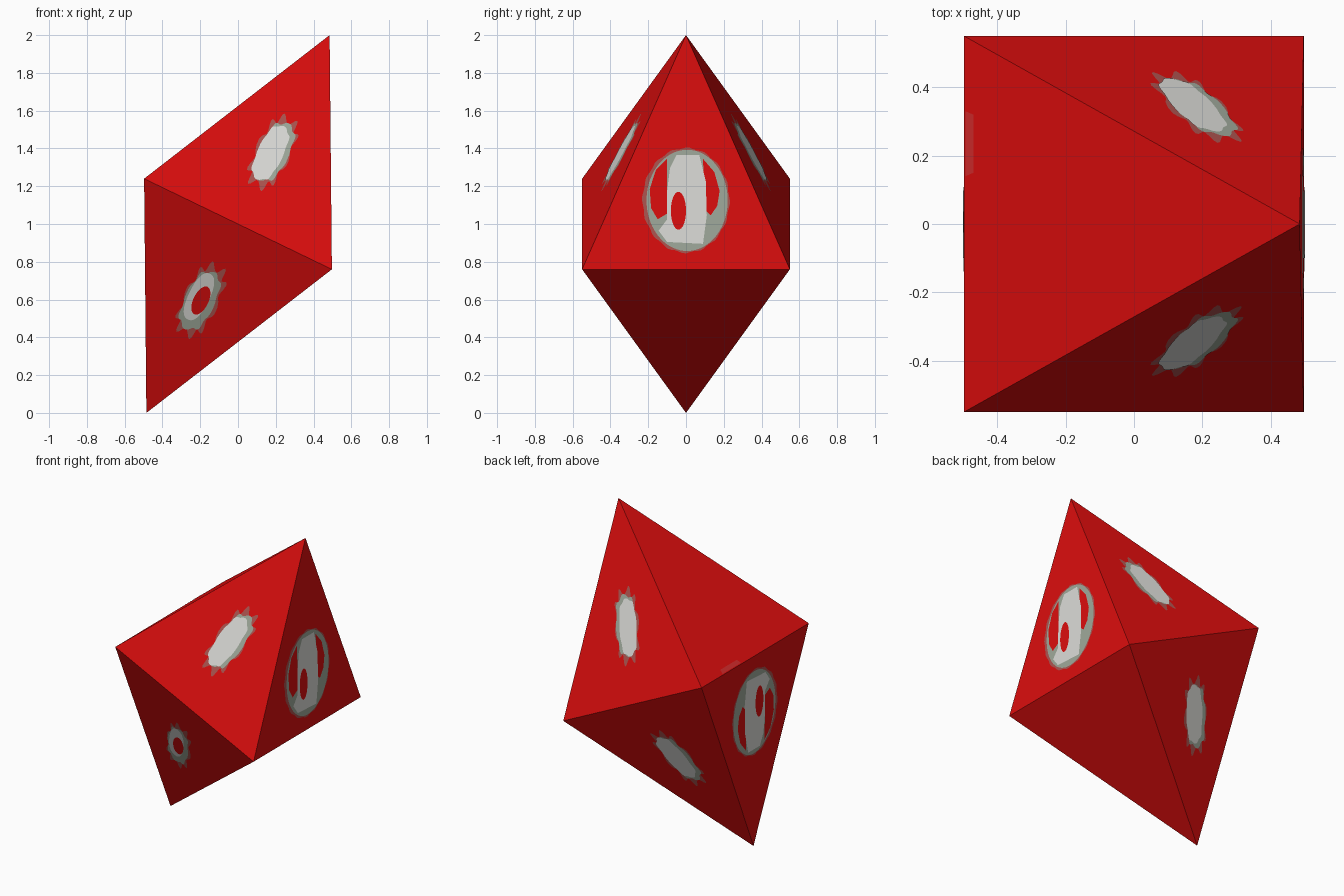
import bpy, math
from mathutils import Vector

if "Cube" in bpy.data.objects:
    bpy.data.objects.remove(bpy.data.objects["Cube"])


def material(name, rgb):
    m = bpy.data.materials.new(name)
    m.use_nodes = True
    col = (*rgb, 1)
    m.diffuse_color = col
    m.node_tree.nodes["Principled BSDF"].inputs["Base Color"].default_value = col
    return m


RED = material("red", (0.72, 0.004, 0.004))
WHITE = material("off_white", (0.72, 0.72, 0.69))
SAGE = material("grey_green", (0.35, 0.40, 0.33))
DUSTY = material("dusty_rose", (0.42, 0.09, 0.08))
PALE = material("pale_red", (0.65, 0.025, 0.025))


def add_mesh(name, verts, faces, mat):
    me = bpy.data.meshes.new(name)
    me.from_pydata(verts, [], faces)
    me.materials.append(mat)
    ob = bpy.data.objects.new(name, me)
    bpy.context.collection.objects.link(ob)
    return ob


# Leaning eight-sided body
TOP, BOTTOM = Vector((0.485, 0, 2)), Vector((-0.485, 0, 0))
PF, PB = Vector((-0.497, -0.55, 1.24)), Vector((-0.497, 0.55, 1.24))
QF, QB = Vector((0.497, -0.55, 0.76)), Vector((0.497, 0.55, 0.76))
CENTRE = Vector((0, 0, 1))
add_mesh("body", [TOP, BOTTOM, PF, PB, QF, QB],
         [(0, 2, 4), (0, 4, 5), (0, 5, 3), (0, 3, 2),
          (1, 4, 2), (1, 5, 4), (1, 3, 5), (1, 2, 3)], RED)


class Side:
    """Flat frame on one body face: u along the base, v toward the tip."""

    def __init__(self, name, a, b, tip):
        self.name = name
        self.o = (a + b) / 2
        self.u = (b - a).normalized()
        self.v = (tip - self.o).normalized()
        self.n = self.u.cross(self.v)
        self.flip = self.n.dot(self.o - CENTRE) < 0
        if self.flip:
            self.n.negate()

    def plate(self, part, pts, mat, layer):
        if self.flip:
            pts = pts[::-1]
        verts = [self.o + self.u * x + self.v * y + self.n * 0.0012 * layer for x, y in pts]
        add_mesh(f"{self.name}_{part}", verts, [tuple(range(len(verts)))], mat)


def oval(cx, cy, rx, ry, power=1.0, teeth=0, depth=0.0, n=72):
    """Rounded outline, squarer with low power, optionally toothed."""
    pts = []
    for i in range(n):
        t = 2 * math.pi * i / n
        c, s = math.cos(t), math.sin(t)
        k = 1 + depth * math.cos(teeth * t + 0.6)
        pts.append((cx + k * rx * math.copysign(abs(c) ** power, c),
                    cy + k * ry * math.copysign(abs(s) ** power, s)))
    return pts


def burst(side, mid, holed):
    """Tall ragged splash mark."""
    side.plate("fringe", oval(0, mid, 0.086, 0.215, 0.75, 10, 0.13), DUSTY, 1)
    side.plate("shade", oval(0.005, mid + 0.005, 0.077, 0.18, 0.75, 8, 0.06), SAGE, 2)
    if holed:
        side.plate("core", oval(0.018, mid - 0.015, 0.055, 0.15, 0.85), WHITE, 3)
        side.plate("hole", oval(0, mid, 0.04, 0.09), RED, 4)
    else:
        side.plate("core", oval(-0.01, mid - 0.01, 0.066, 0.17, 0.75, 8, 0.04), WHITE, 3)


def ring(side, mid):
    """Round badge with a central band, two windows and an eyelet."""
    def up(pts):
        return [(x, y + mid) for x, y in pts]
    side.plate("rim", oval(0, mid, 0.23, 0.277, 1, 16, 0.015), DUSTY, 1)
    side.plate("ring", oval(0.006, mid, 0.215, 0.268), SAGE, 2)
    side.plate("left_window", up([(-0.10, 0.22), (-0.16, 0.16), (-0.192, 0.06), (-0.185, -0.04),
                                  (-0.15, -0.10), (-0.10, -0.07)]), RED, 3)
    side.plate("right_window", up([(0.09, 0.22), (0.10, -0.05), (0.13, -0.08), (0.165, -0.03),
                                   (0.178, 0.05), (0.15, 0.15)]), RED, 3)
    side.plate("band", up([(-0.05, 0.24), (-0.085, 0.17), (-0.10, 0.05), (-0.10, -0.10),
                           (-0.145, -0.16), (-0.10, -0.22), (0.09, -0.23), (0.11, -0.08),
                           (0.105, 0.10), (0.07, 0.24)]), WHITE, 4)
    side.plate("eyelet", oval(-0.04, mid - 0.055, 0.04, 0.10), RED, 5)


# Splash marks on the four front and back faces
burst(Side("front_upper", PF, QF, TOP), 0.47, False)
burst(Side("back_upper", PB, QB, TOP), 0.47, False)
burst(Side("front_lower", QF, PF, BOTTOM), 0.50, True)
burst(Side("back_lower", QB, PB, BOTTOM), 0.47, False)

# Round badges on the two end faces
ring(Side("left_end", QF, QB, TOP), 0.365)
ring(Side("right_end", PF, PB, BOTTOM), 0.365)

# Faint smear along the upper slope's low edge
Side("upper_slope", PF, PB, TOP).plate(
    "smear", [(0.14, 0.006), (0.33, 0.006), (0.32, 0.035), (0.15, 0.035)], PALE, 1)
